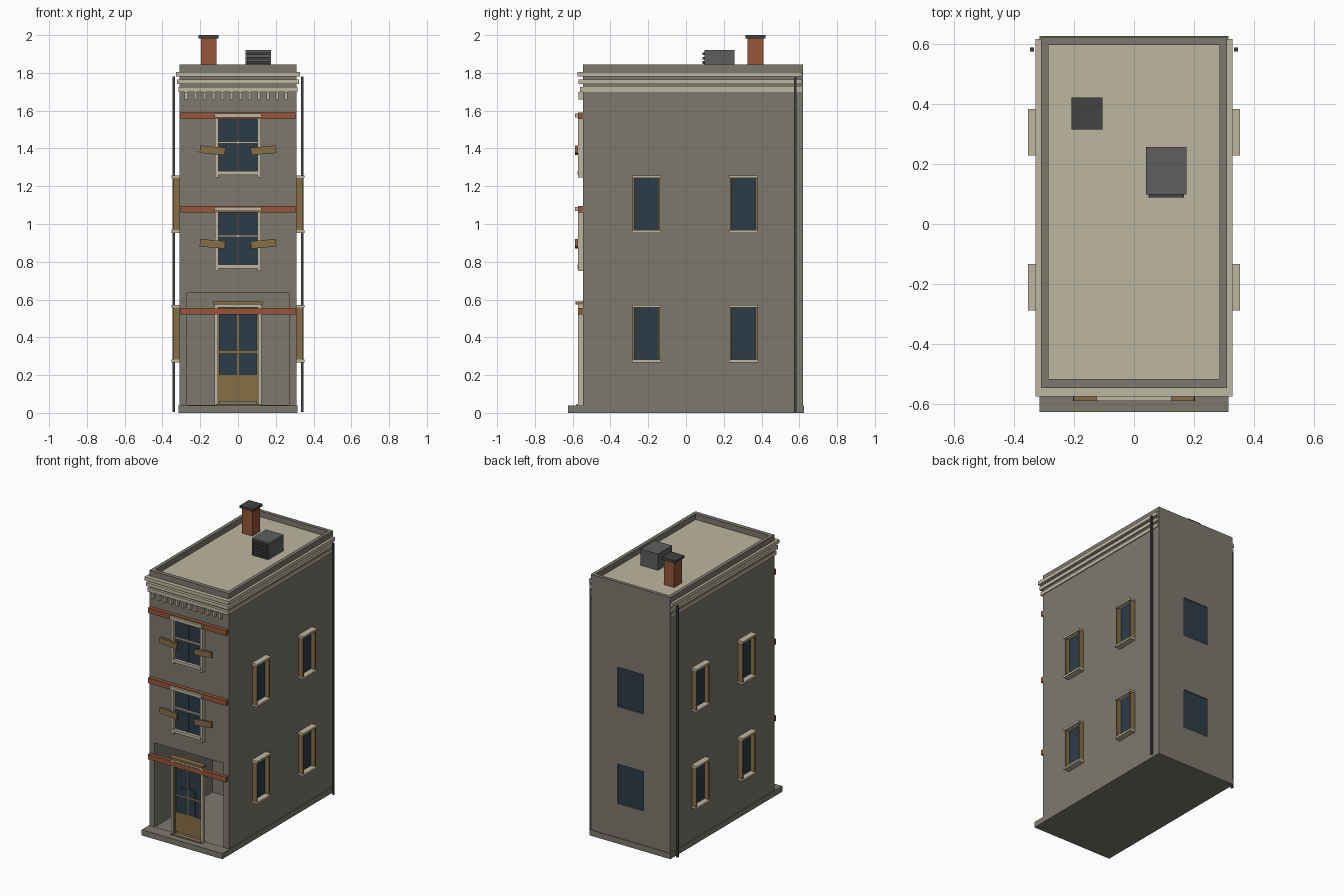
import bpy, math

cube = bpy.data.objects.get("Cube")
if cube:
    bpy.data.objects.remove(cube, do_unlink=True)


def material(name, *rgb):
    """Flat material from display values, stored as linear."""
    lin = [((c / 255 + 0.055) / 1.055) ** 2.4 for c in rgb] + [1]
    m = bpy.data.materials.new(name)
    m.use_nodes = True
    m.diffuse_color = lin
    m.node_tree.nodes["Principled BSDF"].inputs["Base Color"].default_value = lin
    return m


WALL = material("grey_render", 124, 121, 110)
TRIM = material("pale_stone", 190, 182, 160)
BRICK = material("red_brick", 150, 86, 58)
WOOD = material("brown_wood", 134, 110, 70)
GLASS = material("dark_glass", 44, 60, 73)
ROOF = material("roof_grey", 95, 95, 95)
METAL = material("dark_metal", 66, 66, 68)


def box(name, mat, x, y, z, tilt=0):
    """Box from (min, max) ranges, optionally tilted about y."""
    bpy.ops.mesh.primitive_cube_add(size=1)
    ob = bpy.context.object
    ob.name = name
    ob.location = [(a + b) / 2 for a, b in (x, y, z)]
    ob.scale = [b - a for a, b in (x, y, z)]
    ob.rotation_euler.y = tilt
    ob.data.materials.append(mat)
    return ob


def cut(ob, x, y, z):
    """Cut a box-shaped hole and drop the cutter."""
    cutter = box("cutter", WALL, x, y, z)
    cutter.hide_render = True
    mod = ob.modifiers.new("cut", "BOOLEAN")
    mod.object, mod.solver = cutter, "EXACT"
    bpy.context.view_layer.objects.active = ob
    bpy.ops.object.modifier_apply(modifier=mod.name)
    bpy.data.objects.remove(cutter, do_unlink=True)


FRONT, BACK = -0.545, 0.62
FLOORS = ((0.28, 0.56), (0.965, 1.245))

# Main shell with entrance recess and sunken roof
box("base_slab", WALL, (-0.315, 0.315), (-0.625, 0.625), (0, 0.04))
body = box("body", WALL, (-0.31, 0.31), (FRONT, BACK), (0.02, 1.845))
cut(body, (-0.27, 0.27), (-0.7, 0.1), (0.041, 0.635))
cut(body, (-0.285, 0.285), (-0.515, 0.595), (1.785, 2))
box("roof", ROOF, (-0.285, 0.285), (-0.515, 0.595), (1.78, 1.79))

# Stepped cornice and dentils
for i, z in enumerate((1.70, 1.74, 1.78)):
    out = 0.004 + 0.006 * i
    box("cornice_band", TRIM, (-0.312 - out, 0.312 + out),
        (-0.558 - out, 0.615), (z, z + 0.025))
for i in range(12):
    x = -0.282 + i * 0.048
    box("dentil", TRIM, (x, x + 0.016), (-0.57, FRONT), (1.66, 1.70))

# Brick bands
for z in (0.52, 1.06, 1.555):
    box("brick_band", BRICK, (-0.305, 0.305), (-0.572, FRONT), (z, z + 0.036))

# Front windows
for z in (0.75, 1.245):
    top = z + 0.34
    box("window_glass", GLASS, (-0.105, 0.105), (-0.553, FRONT), (z + 0.03, top - 0.02))
    box("window_sill", TRIM, (-0.11, 0.11), (-0.575, FRONT), (z + 0.015, z + 0.035))
    box("window_head", TRIM, (-0.125, 0.125), (-0.588, FRONT), (top - 0.022, top))
    box("meeting_rail", TRIM, (-0.105, 0.105), (-0.562, FRONT), (z + 0.18, z + 0.192))
    box("glazing_bar", METAL, (-0.004, 0.004), (-0.558, FRONT), (z + 0.03, top - 0.02))
    for s in (-1, 1):
        box("window_jamb", TRIM, sorted((s * 0.102, s * 0.122)), (-0.572, FRONT), (z, top))
        box("shutter_board", WOOD, sorted((s * 0.068, s * 0.202)), (-0.588, -0.572),
            (z + 0.125, z + 0.165), -s * math.radians(5))

# Entrance door
box("door_glass", GLASS, (-0.1, 0.1), (-0.553, FRONT), (0.19, 0.57))
box("door_panel", WOOD, (-0.1, 0.1), (-0.557, FRONT), (0.06, 0.2))
box("door_rail", WOOD, (-0.1, 0.1), (-0.558, FRONT), (0.318, 0.328))
box("door_bar", WOOD, (-0.004, 0.004), (-0.558, FRONT), (0.2, 0.57))
box("door_pane", GLASS, (-0.06, 0.055), (-0.556, -0.55), (0.2, 0.385))
box("threshold", WOOD, (-0.12, 0.12), (-0.58, FRONT), (0.03, 0.046))
box("door_cornice", WOOD, (-0.13, 0.13), (-0.585, FRONT), (0.575, 0.59))
box("door_head", TRIM, (-0.12, 0.12), (-0.572, FRONT), (0.558, 0.575))
for s in (-1, 1):
    box("door_jamb", TRIM, sorted((s * 0.107, s * 0.125)), (-0.572, FRONT), (0.04, 0.575))
    box("door_stile", WOOD, sorted((s * 0.098, s * 0.107)), (-0.562, FRONT), (0.046, 0.575))

# Side windows with boxed surrounds, and downpipes
for s in (-1, 1):
    def side(name, mat, out, y, z):
        box(name, mat, sorted((s * 0.305, s * out)), y, z)
    for lo, hi in FLOORS:
        for y in (-0.21, 0.305):
            side("side_glass", GLASS, 0.314, (y - 0.068, y + 0.068), (lo, hi))
            side("side_lintel", TRIM, 0.353, (y - 0.077, y + 0.077), (hi - 0.002, hi + 0.012))
            side("side_sill", TRIM, 0.353, (y - 0.077, y + 0.077), (lo - 0.012, lo + 0.002))
            for e in (-0.068, 0.068):
                side("side_jamb", WOOD, 0.345, (y + e - 0.005, y + e + 0.005), (lo, hi))
    box("downpipe", METAL, sorted((s * 0.333, s * 0.346)), (0.573, 0.586), (0.005, 1.78))

# Back windows
for lo, hi in FLOORS:
    cut(body, (-0.1, 0.1), (0.61, 0.7), (lo, hi))
    box("back_glass", GLASS, (-0.1, 0.1), (0.605, 0.612), (lo, hi))

# Chimney and rooftop unit
box("chimney", BRICK, (-0.195, -0.115), (0.325, 0.41), (1.785, 1.985))
box("chimney_cap", METAL, (-0.208, -0.104), (0.315, 0.42), (1.983, 2.0))
box("roof_unit", ROOF, (0.04, 0.175), (0.098, 0.256), (1.785, 1.92))
for i in range(5):
    z = 1.802 + i * 0.023
    box("louvre", METAL, (0.048, 0.167), (0.088, 0.1), (z, z + 0.014))
